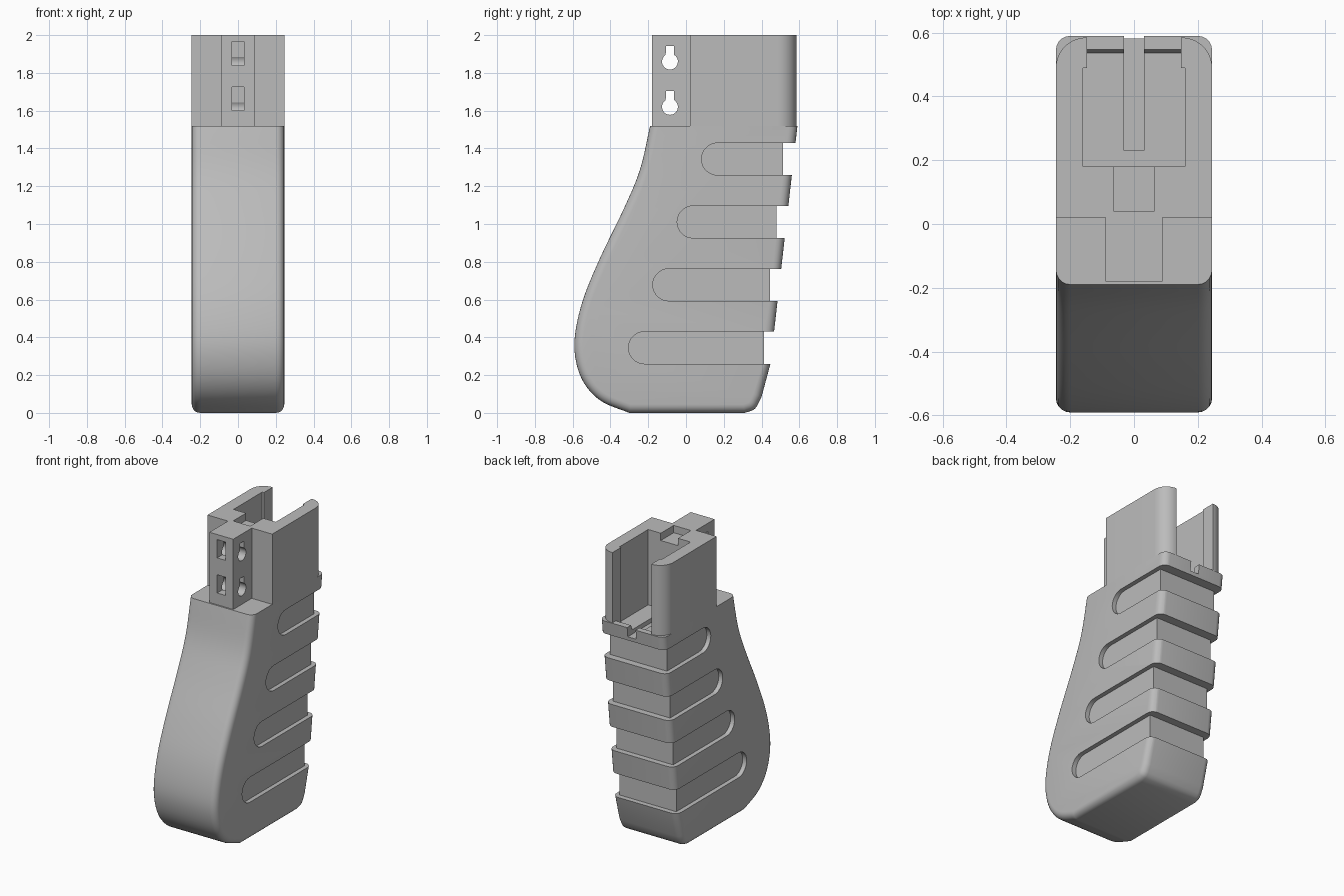
import bpy, bmesh, math
from mathutils import Vector

if "Cube" in bpy.data.objects:
    bpy.data.objects.remove(bpy.data.objects["Cube"])

# Material
grey = bpy.data.materials.new("plain_grey")
grey.use_nodes = True
grey.diffuse_color = (0.5, 0.5, 0.5, 1)
grey.node_tree.nodes["Principled BSDF"].inputs["Base Color"].default_value = (0.5, 0.5, 0.5, 1)


def prism(name, pts, axis, lo, hi, bevel=0, open_top=None):
    """Extrude a closed profile along x (points are y, z) or z (points are x, y)."""
    place = (lambda p, d: (d, p[0], p[1])) if axis == "x" else (lambda p, d: (p[0], p[1], d))
    bm = bmesh.new()
    face = bm.faces.new([bm.verts.new(place(p, lo)) for p in pts])
    ext = bmesh.ops.extrude_face_region(bm, geom=[face])
    shift = Vector(place((0, 0), hi - lo))
    bmesh.ops.translate(bm, vec=shift, verts=[v for v in ext["geom"] if isinstance(v, bmesh.types.BMVert)])
    bmesh.ops.recalc_face_normals(bm, faces=bm.faces[:])
    if bevel:
        rim = [e for e in bm.edges if abs(e.verts[0].co.x - e.verts[1].co.x) < 1e-5
               and min(v.co.z for v in e.verts) < open_top - 1e-4]
        bmesh.ops.bevel(bm, geom=rim, offset=bevel, segments=5, profile=0.5, affect="EDGES")
    mesh = bpy.data.meshes.new(name)
    bm.to_mesh(mesh)
    bm.free()
    ob = bpy.data.objects.new(name, mesh)
    bpy.context.collection.objects.link(ob)
    return ob


def rect(a0, a1, b0, b1):
    return [(a0, b0), (a1, b0), (a1, b1), (a0, b1)]


def arc(ca, cb, r, start, end, n):
    angles = [math.radians(start + (end - start) * i / n) for i in range(n + 1)]
    return [(ca + r * math.cos(t), cb + r * math.sin(t)) for t in angles]


def spline(pts, n=5):
    """Smooth curve through the points."""
    v = [Vector(p) for p in pts]
    v = [2 * v[0] - v[1]] + v + [2 * v[-1] - v[-2]]
    out = []
    for a, b, c, d in zip(v, v[1:], v[2:], v[3:]):
        for i in range(n):
            t = i / n
            out.append(tuple(0.5 * (2 * b + (c - a) * t + (2 * a - 5 * b + 4 * c - d) * t ** 2
                                    + (3 * b - a - 3 * c + d) * t ** 3)))
    return out + [tuple(v[-2])]


def carve(ob, cutters):
    """Subtract the cutters, then remove them."""
    for c in cutters:
        c.hide_render = True
        m = ob.modifiers.new("cut", "BOOLEAN")
        m.operation, m.solver, m.object = "DIFFERENCE", "EXACT", c
    bpy.context.view_layer.update()
    mesh = bpy.data.meshes.new_from_object(ob.evaluated_get(bpy.context.evaluated_depsgraph_get()))
    ob.modifiers.clear()
    ob.data = mesh
    for c in cutters:
        bpy.data.objects.remove(c)


def finish(ob):
    ob.data.materials.clear()
    ob.data.materials.append(grey)
    bpy.ops.object.select_all(action="DESELECT")
    ob.select_set(True)
    bpy.context.view_layer.objects.active = ob
    bpy.ops.object.shade_smooth_by_angle(angle=math.radians(30))


W, TOP = 0.245, 1.52

# Grip: bulging front, slanted back
front = spline([(-.19, TOP), (-.243, 1.29), (-.325, 1.09), (-.455, .82), (-.545, .6), (-.588, .41),
                (-.582, .27), (-.535, .15), (-.445, .06), (-.3, 0)])
heel = spline([(.31, 0), (.365, .022), (.4, .085)], 3)
grip = prism("grip", front + heel + [(.447, .26), (.59, TOP)], "x", -W, W, .045, TOP)

# Finger grooves: round-ended slots on the sides, joined across the back
cuts = []
for i in range(4):
    z = .345 + i * .333
    tip, back = -.305 + i * .129, .412 + i * .0335
    slot = [(1, z + .085)] + arc(tip + .085, z, .085, 90, 270, 14) + [(1, z - .085)]
    for lo, hi in ((.215, .4), (-.4, -.215)):
        cuts.append(prism("slot_cutter", slot, "x", lo, hi))
    cuts.append(prism("back_cutter", rect(back, 1, z - .085, z + .085), "x", -.4, .4))

# Sunken floor with a sloping rear step, and the central channel
floor = [(.18, 1.6), (.18, 1.485), (.49, 1.485), (.49, 1.6)]
sill = [(.48, 1.6), (.48, 1.485), (.536, 1.485), (.548, TOP), (.548, 1.6)]
cuts += [prism("floor_cutter", floor, "x", -.16, .16),
         prism("sill_cutter", sill, "x", -.147, .147),
         prism("channel_cutter", rect(.23, 1, 1.455, 1.6), "x", -.032, .032)]
carve(grip, cuts)
finish(grip)

# Socket: open-backed walls with a mounting block at the front
half = [(.09, -.18), (.09, .02), (W, .02)] + arc(.15, .49, .095, 0, 90, 10)
half += [(.147, .585), (.147, .49), (.16, .49), (.16, .18)]
socket = prism("socket", half + [(-x, y) for x, y in reversed(half)], "z", TOP, 2)

# Wire notch, keyholes through the block and windows in its front
cuts = [prism("notch_cutter", rect(-.065, .065, .04, .3), "z", 1.95, 2.1)]
for z in (1.62, 1.86):
    keyhole = arc(-.085, z, .042, 122, 418, 24) + [(-.063, z + .083), (-.107, z + .083)]
    cuts.append(prism("keyhole_cutter", keyhole, "x", -.2, .2))
    cuts.append(prism("window_cutter", rect(-.3, -.05, z - .02, z + .105), "x", -.032, .032))
carve(socket, cuts)
finish(socket)
